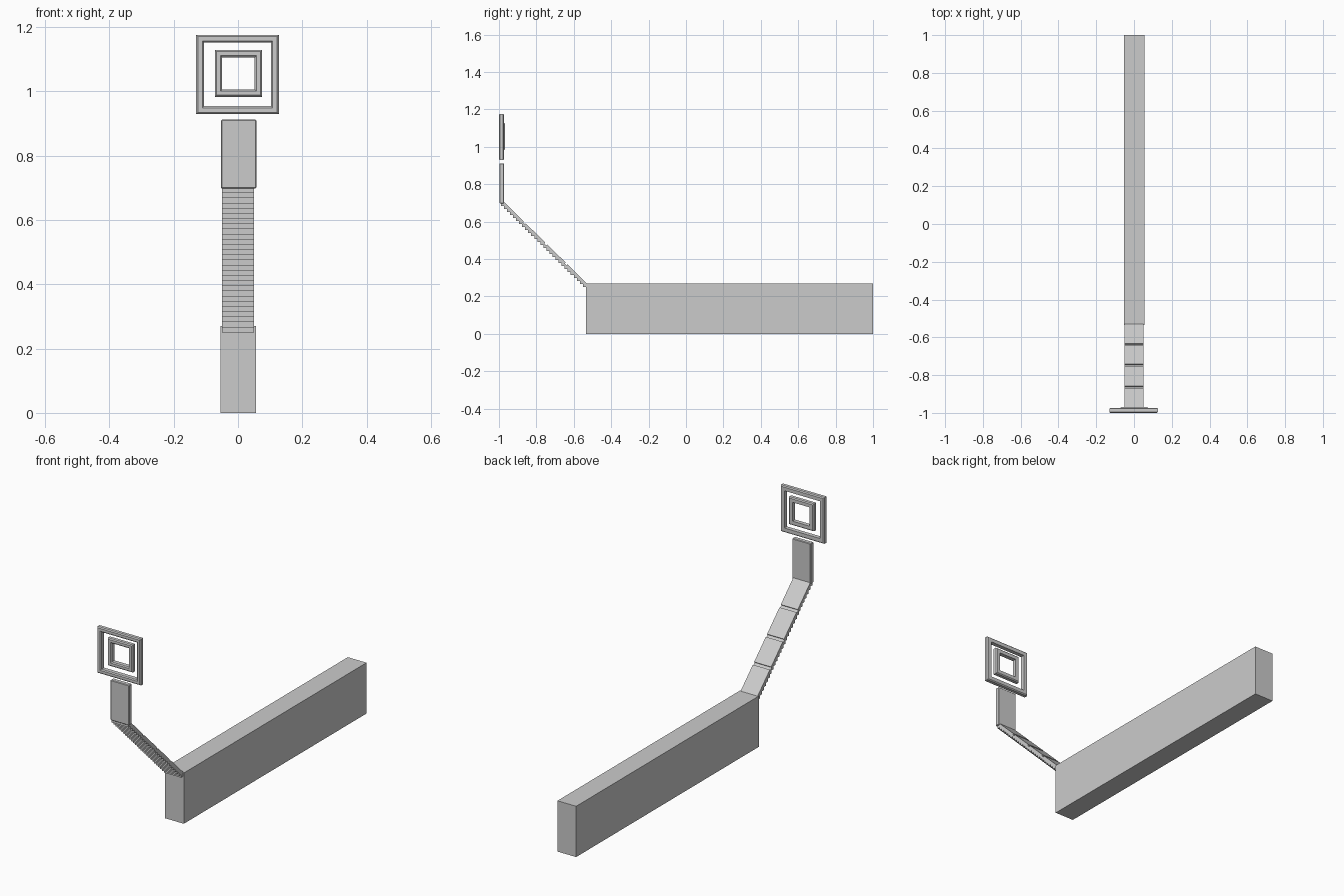
import bpy, bmesh
from mathutils import Vector

if "Cube" in bpy.data.objects:
    bpy.data.objects.remove(bpy.data.objects["Cube"])


def make_object(name, bm):
    bmesh.ops.recalc_face_normals(bm, faces=bm.faces)
    mesh = bpy.data.meshes.new(name)
    bm.to_mesh(mesh)
    bm.free()
    obj = bpy.data.objects.new(name, mesh)
    bpy.context.collection.objects.link(obj)
    return obj


def box(name, x, y, z, bevel=0.0):
    bm = bmesh.new()
    bmesh.ops.create_cube(bm, size=1)
    for v in bm.verts:
        v.co = Vector(((x[0] + x[1]) / 2 + v.co.x * (x[1] - x[0]),
                       (y[0] + y[1]) / 2 + v.co.y * (y[1] - y[0]),
                       (z[0] + z[1]) / 2 + v.co.z * (z[1] - z[0])))
    if bevel:
        bmesh.ops.bevel(bm, geom=bm.edges[:], offset=bevel, segments=1, affect='EDGES')
    return make_object(name, bm)


def square_ring(name, x, y, z, width, chamfer):
    # chamfered cross-section (inset, depth) carried round the four corners
    c, (y0, y1) = chamfer, y
    profile = [(c, y0), (width - c, y0), (width, y0 + c), (width, y1),
               (c, y1), (0, y1 - c), (0, y0 + c)]
    bm = bmesh.new()
    loops = []
    for cx, sx, cz, sz in ((x[0], 1, z[0], 1), (x[1], -1, z[0], 1),
                           (x[1], -1, z[1], -1), (x[0], 1, z[1], -1)):
        loops.append([bm.verts.new((cx + sx * d, py, cz + sz * d)) for d, py in profile])
    n = len(profile)
    for i in range(4):
        a, b = loops[i], loops[(i + 1) % 4]
        for j in range(n):
            k = (j + 1) % n
            bm.faces.new((a[j], b[j], b[k], a[k]))
    return make_object(name, bm)


def extrude_x(name, profile, x0, x1):
    bm = bmesh.new()
    face = bm.faces.new([bm.verts.new((x0, y, z)) for y, z in profile])
    out = bmesh.ops.extrude_face_region(bm, geom=[face])
    moved = [g for g in out["geom"] if isinstance(g, bmesh.types.BMVert)]
    bmesh.ops.translate(bm, verts=moved, vec=(x1 - x0, 0, 0))
    return make_object(name, bm)


# long base block and upright plate
box("base_block", (-0.054, 0.056), (-0.535, 1.0), (0.0, 0.27))
box("upright_plate", (-0.053, 0.057), (-0.997, -0.972), (0.698, 0.912), 0.003)

# sloping neck: three grooves on top, fine stair steps underneath
low, high = Vector((-0.53, 0.27)), Vector((-0.973, 0.705))
down = Vector((-0.7, -0.71))
profile = [low]
for t in (0.245, 0.49, 0.75):
    for dt, depth in ((-0.012, 0), (-0.012, 0.007), (0.012, 0.007), (0.012, 0)):
        profile.append(low.lerp(high, t + dt) + down * depth)
profile.append(high)
steps = 28
start, end = Vector((-0.535, 0.25)), Vector((-0.99, 0.70))
d = (end - start) / steps
profile.append(end)
for i in range(steps, 0, -1):
    p = start + d * i
    profile.append(Vector((p.x, p.y - d.y)))
    profile.append(p - d)
extrude_x("ribbed_neck", profile, -0.05, 0.05)

# concentric square rings
square_ring("outer_ring", (-0.13, 0.127), (-1.0, -0.973), (0.93, 1.176), 0.024, 0.005)
square_ring("inner_ring", (-0.072, 0.075), (-0.995, -0.968), (0.983, 1.129), 0.023, 0.005)
